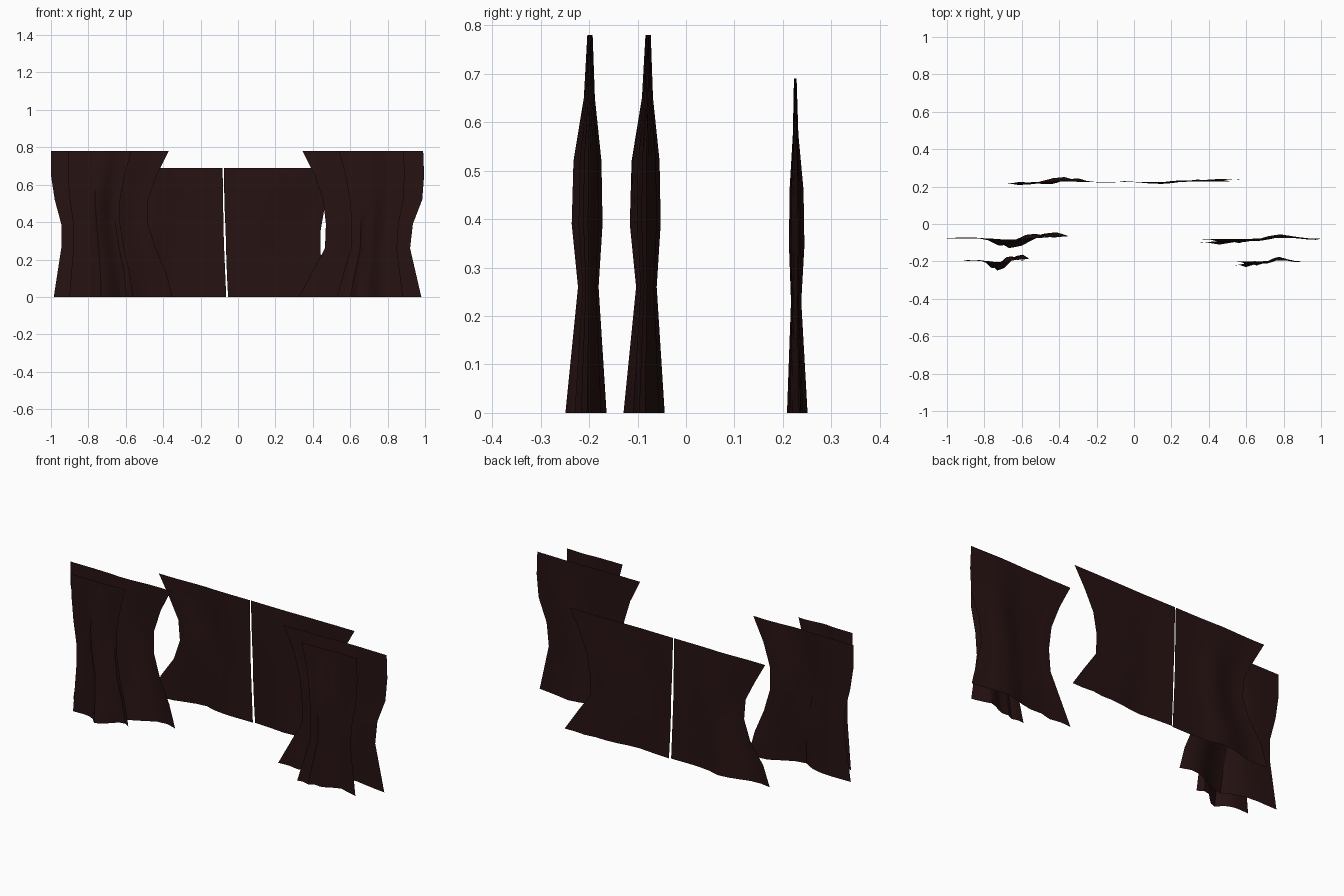
import bpy, bmesh

if "Cube" in bpy.data.objects:
    bpy.data.objects.remove(bpy.data.objects["Cube"])

cloth = bpy.data.materials.new("dark_red_cloth")
cloth.diffuse_color = (0.02, 0.006, 0.006, 1)
cloth.use_nodes = True
cloth.node_tree.nodes["Principled BSDF"].inputs["Base Color"].default_value = cloth.diffuse_color

# Fold depth per row (top to bottom) and fold shapes from outer to inner edge
ROW_DEPTH = [0.13, 0.27, 0.68, 0.75, 0.5, 0.75, 1.0]
FOLD_LEFT = [0.003, 0.004, 0.005, 0.0, -0.015, -0.052, -0.04, -0.008, 0.026, 0.033, 0.012]
FOLD_RIGHT = [-0.008, 0.0, 0.01, 0.022, 0.012, -0.008, -0.02, -0.016, -0.033, -0.022, -0.026]


def rotated(fold):
    """Fold shape of a panel turned half a circle and flattened."""
    return [-0.5 * v for v in reversed(fold)]


def curtain(name, outer, inner, y, height, fold, scale=1.0, shift=0.0):
    """Draped sheet spanning two edge outlines, rows listed top to bottom."""
    bm = bmesh.new()
    rows, cols = len(outer), len(fold)
    grid = []
    for r in range(rows):
        z = height * (1 - r / (rows - 1))
        row = []
        for c in range(cols):
            x = outer[r] + (inner[r] - outer[r]) * c / (cols - 1)
            row.append(bm.verts.new((x * scale + shift, y + fold[c] * ROW_DEPTH[r], z)))
        grid.append(row)
    for r in range(rows - 1):
        for c in range(cols - 1):
            bm.faces.new((grid[r][c], grid[r + 1][c], grid[r + 1][c + 1], grid[r][c + 1]))
    # all panels face the audience (-y)
    bm.normal_update()
    flip = [f for f in bm.faces if f.normal.y > 0]
    bmesh.ops.reverse_faces(bm, faces=flip)
    mesh = bpy.data.meshes.new(name)
    bm.to_mesh(mesh)
    bm.free()
    mesh.materials.append(cloth)
    obj = bpy.data.objects.new(name, mesh)
    bpy.context.collection.objects.link(obj)
    bpy.ops.object.select_all(action='DESELECT')
    obj.select_set(True)
    bpy.context.view_layer.objects.active = obj
    bpy.ops.object.shade_smooth_by_angle()


# Side curtains: large middle pair and narrower front pair of the same cut
left_outer = [-1.0, -1.0, -0.98, -0.945, -0.945, -0.965, -0.985]
left_inner = [-0.37, -0.435, -0.48, -0.48, -0.44, -0.385, -0.35]
right_outer = [0.99, 0.995, 0.985, 0.935, 0.92, 0.95, 0.98]
right_inner = [0.345, 0.41, 0.455, 0.47, 0.465, 0.395, 0.325]

curtain("middle_curtain_left", left_outer, left_inner, -0.077, 0.78, FOLD_LEFT)
curtain("middle_curtain_right", right_outer, right_inner, -0.077, 0.78, FOLD_RIGHT)
curtain("front_curtain_left", left_outer, left_inner, -0.197, 0.78, FOLD_LEFT, 0.538, -0.372)
curtain("front_curtain_right", right_outer, right_inner, -0.197, 0.78, FOLD_RIGHT, 0.54, 0.353)

# Back curtains meeting at a thin slit
curtain("back_curtain_left",
        [-0.655, -0.59, -0.53, -0.52, -0.56, -0.64, -0.68],
        [-0.082, -0.081, -0.079, -0.077, -0.073, -0.068, -0.063],
        0.225, 0.69, rotated(FOLD_LEFT))
curtain("back_curtain_right",
        [0.575, 0.51, 0.46, 0.44, 0.44, 0.52, 0.597],
        [-0.076, -0.074, -0.071, -0.066, -0.063, -0.059, -0.053],
        0.225, 0.69, rotated(FOLD_RIGHT))
